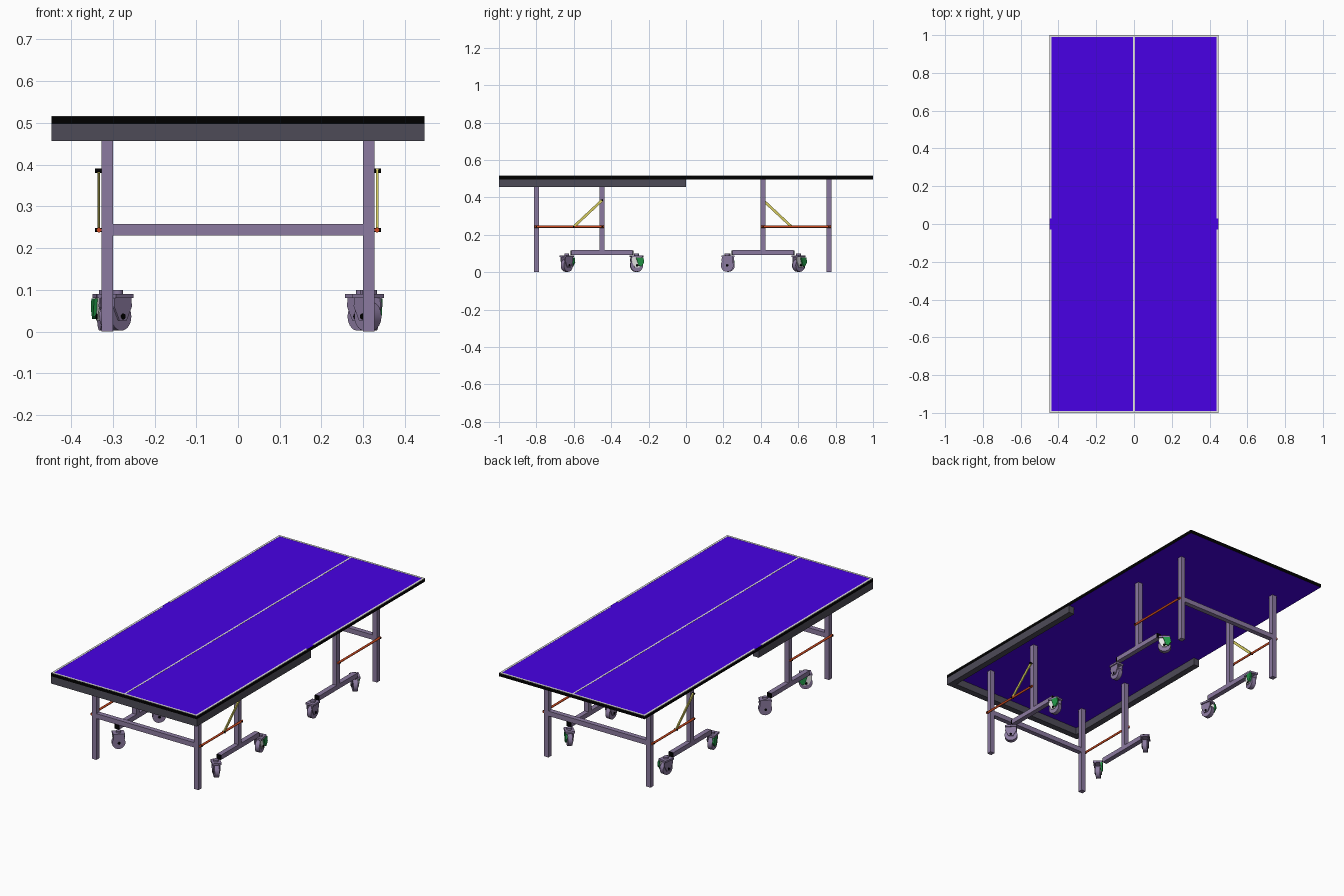
import bpy, bmesh, math
from mathutils import Vector, Matrix

cube = bpy.data.objects.get("Cube")
if cube:
    bpy.data.objects.remove(cube, do_unlink=True)


def material(name, rgb):
    m = bpy.data.materials.new(name)
    m.use_nodes = True
    m.diffuse_color = (*rgb, 1)
    m.node_tree.nodes["Principled BSDF"].inputs["Base Color"].default_value = (*rgb, 1)
    return m


VIOLET = material("violet", (0.065, 0, 0.78))
BLACK = material("black", (0, 0, 0))
MAUVE = material("mauve grey", (0.26, 0.195, 0.35))
SLATE = material("slate", (0.075, 0.07, 0.095))
RED = material("red", (0.62, 0.07, 0.015))
YELLOW = material("yellow", (0.66, 0.6, 0.12))
GREEN = material("green", (0.015, 0.3, 0.06))
WHITE = material("white", (0.85, 0.85, 0.85))


def finish(name, bm, *mats):
    bmesh.ops.recalc_face_normals(bm, faces=bm.faces)
    mesh = bpy.data.meshes.new(name)
    bm.to_mesh(mesh)
    bm.free()
    for m in mats:
        mesh.materials.append(m)
    ob = bpy.data.objects.new(name, mesh)
    bpy.context.collection.objects.link(ob)
    return ob


def box(name, lo, hi, *mats, side_index=0):
    """Box between two corners; side_index colours the upright faces."""
    lo, hi = Vector(lo), Vector(hi)
    bm = bmesh.new()
    bmesh.ops.create_cube(bm, size=1)
    for v in bm.verts:
        v.co = (lo + hi) / 2 + v.co * (hi - lo)
    bm.normal_update()
    for f in bm.faces:
        if abs(f.normal.z) < 0.5:
            f.material_index = side_index
    return finish(name, bm, *mats)


def rod(name, a, b, radius, mat, sides=12):
    """Cylinder running from a to b."""
    a, b = Vector(a), Vector(b)
    bm = bmesh.new()
    bmesh.ops.create_cone(bm, cap_ends=True, segments=sides, radius1=radius,
                          radius2=radius, depth=(b - a).length)
    turn = (b - a).to_track_quat('Z', 'Y').to_matrix().to_4x4()
    bm.transform(Matrix.Translation((a + b) / 2) @ turn)
    for f in bm.faces:
        f.smooth = len(f.verts) == 4
    for e in bm.edges:
        e.smooth = all(f.smooth for f in e.link_faces)
    return finish(name, bm, mat)


def plate(name, outline, x, thick, mat):
    """Flat plate from a y-z outline, extruded along x."""
    bm = bmesh.new()
    face = bm.faces.new([bm.verts.new((x, y, z)) for y, z in outline])
    out = bmesh.ops.extrude_face_region(bm, geom=[face])
    verts = [g for g in out["geom"] if isinstance(g, bmesh.types.BMVert)]
    bmesh.ops.translate(bm, verts=verts, vec=(thick, 0, 0))
    return finish(name, bm, mat)


W, TOP, UNDER = 0.447, 0.515, 0.4965
LINE = 0.011

# Two-part table top with black rims and painted lines
for label, y0, y1 in (("front", -1, 0), ("back", 0, 1)):
    box(label + "_top", (-W, y0, UNDER), (W, y1, TOP), VIOLET, BLACK, side_index=1)
    a, b = (y0, -0.03) if y0 < 0 else (0.03, y1)
    end = y0 if y0 < 0 else y1 - LINE
    z0, z1 = TOP - 0.002, TOP + 0.0008
    for side, x in (("right", -W), ("left", W - LINE)):
        box(f"{label}_{side}_line", (x, a, z0), (x + LINE, b, z1), WHITE)
    box(label + "_end_line", (LINE - W, end, z0), (W - LINE, end + LINE, z1), WHITE)
    inner = (y0 + LINE, y1) if y0 < 0 else (y0, y1 - LINE)
    box(label + "_centre_line", (-0.0045, inner[0], z0), (0.0045, inner[1], z1), WHITE)

# Apron around the front half
LOW, WALL = 0.456, 0.035
box("apron_front", (-W, -1, LOW), (W, -1 + WALL, UNDER), SLATE)
for side, x in (("right", -W), ("left", W - WALL)):
    box("apron_" + side, (x, -1 + WALL, LOW), (x + WALL, 0, UNDER), SLATE)

LEG, H = 0.3135, 0.0135


def caster(name, x, y, yaw, brake):
    """Wheel in a fork; brake is the side (-1 or 1) of the lever, 0 for none."""
    parts = [
        rod(name + "_wheel", (-0.012, 0, 0.036), (0.012, 0, 0.036), 0.034, MAUVE, 28),
        rod(name + "_axle", (-0.02, 0, 0.036), (0.02, 0, 0.036), 0.007, BLACK),
        box(name + "_plate", (-0.024, -0.03, 0.08), (0.024, 0.03, 0.09), MAUVE),
        rod(name + "_pivot", (0, 0, 0.088), (0, 0, 0.1), 0.013, MAUVE),
    ]
    cheek = [(-0.028, 0.082), (0.028, 0.082), (0.03, 0.06),
             (0.012, 0.026), (-0.012, 0.026), (-0.03, 0.06)]
    for side, k in (("inner", -1), ("outer", 1)):
        parts.append(plate(f"{name}_{side}_fork", cheek, 0.013 * k, 0.005 * k,
                           WHITE if brake == k else MAUVE))
    # Green lever over one cheek
    if brake:
        lever = [(-0.006, 0.079), (0.033, 0.079), (0.038, 0.052), (0.022, 0.03), (0.008, 0.036)]
        parts.append(plate(name + "_brake_lever", lever, 0.016 * brake, 0.01 * brake, GREEN))
    place = Matrix.Translation((x, y, 0)) @ Matrix.Rotation(math.radians(yaw), 4, 'Z')
    for p in parts:
        p.data.transform(place)


def undercarriage(label, s):
    """Leg frame of one half; s = -1 turns it half round for the back."""
    shift = 0 if s > 0 else -0.036

    def at(x, y, z):
        return Vector((x * s, y * s + shift, z))

    def bar(name, lo, hi, mat):
        p, q = at(*lo), at(*hi)
        box(f"{label}_{name}", [min(c) for c in zip(p, q)],
            [max(c) for c in zip(p, q)], mat)

    def link(name, a, b, r, mat):
        rod(f"{label}_{name}", at(*a), at(*b), r, mat)

    OUT, INN = -0.8, -0.448
    bar("crossbar", (-LEG + H, OUT - H, 0.23), (LEG - H, OUT + H, 0.257), MAUVE)
    for side, k in (("a", 1), ("b", -1)):
        x, rx = LEG * k, 0.333 * k
        bar("outer_leg_" + side, (x - H, OUT - H, 0), (x + H, OUT + H, UNDER), MAUVE)
        bar("inner_leg_" + side, (x - H, INN - H, 0.118), (x + H, INN + H, UNDER), MAUVE)
        # Foot beam with dark end caps
        bar("foot_" + side, (x - H, -0.612, 0.092), (x + H, -0.285, 0.118), MAUVE)
        for tip, y in (("front", -0.617), ("rear", -0.285)):
            bar(f"foot_cap_{side}_{tip}", (x - H, y, 0.093), (x + H, y + 0.005, 0.117), BLACK)
        # Red tie rod on dark pins
        link("tie_rod_" + side, (rx, OUT - 0.01, 0.243), (rx, INN + 0.01, 0.243), 0.006, RED)
        for pin, y in (("outer", OUT), ("inner", INN)):
            link(f"tie_pin_{side}_{pin}", (x, y, 0.243), (rx + 0.009 * k, y, 0.243), 0.004, BLACK)
    # Flat yellow diagonal brace on one side
    low, high = at(0, -0.6, 0.243), at(0, INN, 0.385)
    half = (high - low).cross(Vector((1, 0, 0))).normalized() * 0.007
    corners = [low - half, low + half, high + half, high - half]
    plate(label + "_brace", [c.yz for c in corners], 0.331 * s, 0.006 * s, YELLOW)
    for pin, y, z in (("low", -0.6, 0.243), ("high", INN, 0.385)):
        link("brace_pin_" + pin, (0.325, y, z), (0.342, y, z), 0.005, BLACK)


undercarriage("front", 1)
undercarriage("back", -1)

# Casters: name, x, y, yaw, brake side
for spec in (
    ("front_left_caster_a", 0.311, -0.637, 45, 0),
    ("front_left_caster_b", 0.32, -0.265, 10, 1),
    ("front_right_caster_a", -0.288, -0.637, -45, -1),
    ("front_right_caster_b", -0.3, -0.265, -45, 0),
    ("back_left_caster_a", 0.305, 0.22, 0, 0),
    ("back_left_caster_b", 0.295, 0.602, 45, 1),
    ("back_right_caster_a", -0.32, 0.225, 10, -1),
    ("back_right_caster_b", -0.3, 0.602, -10, 1),
):
    caster(*spec)
